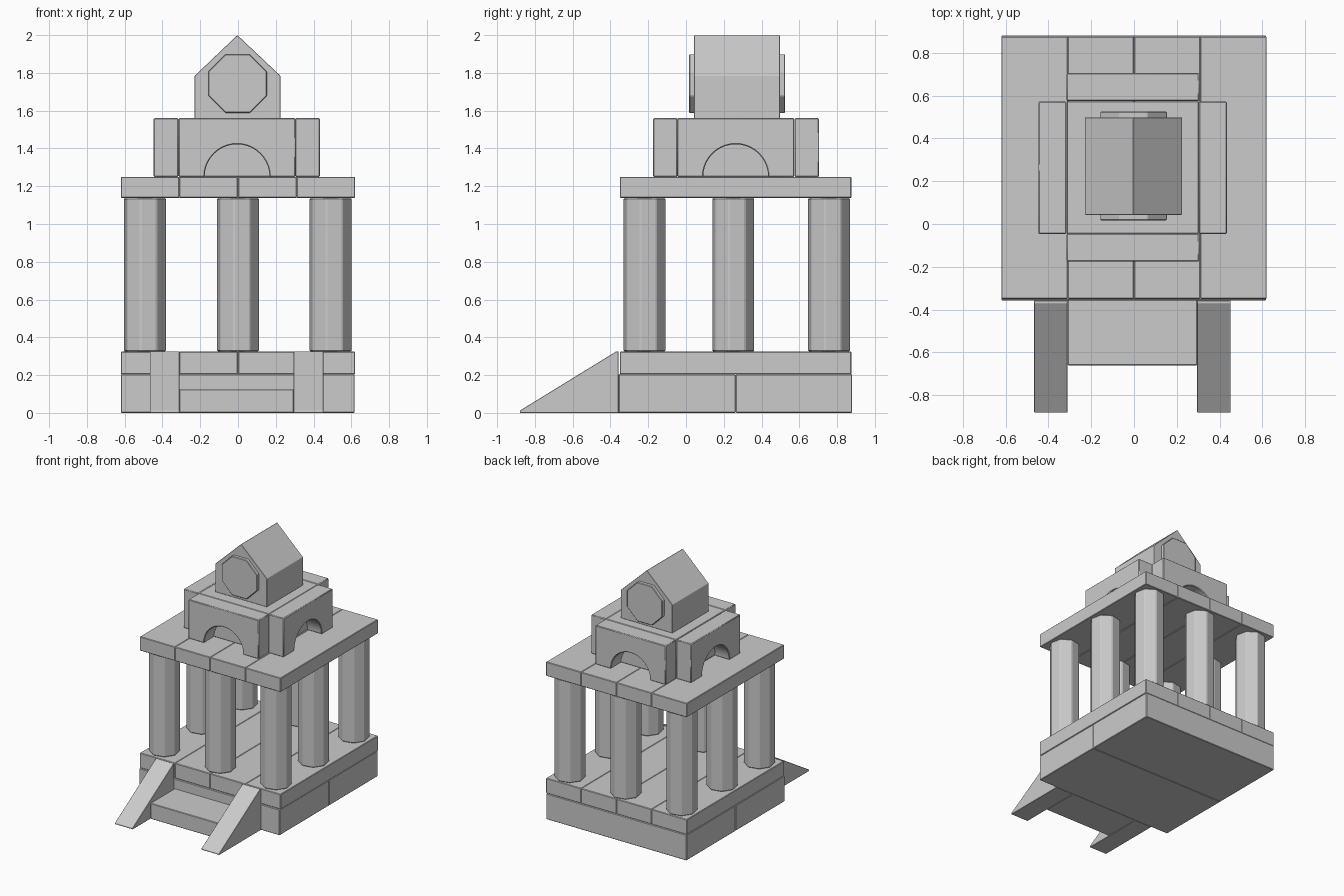
import bpy, bmesh
from math import cos, sin, pi, radians
from mathutils import Matrix, Vector

if "Cube" in bpy.data.objects:
    bpy.data.objects.remove(bpy.data.objects["Cube"])


def prism(name, profile, depth, matrix, bevel=0.004, smooth=False):
    """Extrude a 2D profile along local z, place it with a matrix, soften the edges."""
    bm = bmesh.new()
    face = bm.faces.new([bm.verts.new((x, y, 0)) for x, y in profile])
    ext = bmesh.ops.extrude_face_region(bm, geom=[face])
    verts = [v for v in ext["geom"] if isinstance(v, bmesh.types.BMVert)]
    bmesh.ops.translate(bm, verts=verts, vec=(0, 0, depth))
    bmesh.ops.transform(bm, matrix=matrix, verts=bm.verts)
    bmesh.ops.recalc_face_normals(bm, faces=bm.faces)
    mesh = bpy.data.meshes.new(name)
    bm.to_mesh(mesh)
    bm.free()
    ob = bpy.data.objects.new(name, mesh)
    bpy.context.collection.objects.link(ob)
    if bevel:
        mod = ob.modifiers.new("soft_edges", "BEVEL")
        mod.width = bevel
        mod.segments = 1
        mod.limit_method = "ANGLE"
        mod.angle_limit = radians(30)
    if smooth:
        bpy.ops.object.select_all(action="DESELECT")
        ob.select_set(True)
        bpy.context.view_layer.objects.active = ob
        bpy.ops.object.shade_smooth_by_angle(angle=radians(30))
    return ob


def box(name, x0, x1, y0, y1, z0, z1):
    return prism(name, [(x0, y0), (x1, y0), (x1, y1), (x0, y1)], z1 - z0,
                 Matrix.Translation((0, 0, z0)))


def octagon(r, start):
    return [(r * cos(start + k * pi / 4), r * sin(start + k * pi / 4)) for k in range(8)]


# profile plane (x, z) with depth towards -y, and (y, z) with depth towards +x
XZ = Matrix.Rotation(pi / 2, 4, "X")
YZ = Matrix.Rotation(pi / 2, 4, "Z") @ XZ
CY = 0.263  # middle of the building in y

# two foundation slabs
box("foundation_front", -0.62, 0.617, -0.357, CY, 0, 0.205)
box("foundation_back", -0.62, 0.617, CY, 0.88, 0, 0.205)

# floor and ceiling planks
for i in range(4):
    x = -0.62 + i * 0.31
    box("floor_plank", x, x + 0.31, -0.35, 0.876, 0.205, 0.325)
    box("ceiling_plank", x, x + 0.31, -0.35, 0.876, 1.138, 1.25)

# ring of eight columns
for i, x in enumerate((-0.493, 0, 0.49)):
    for j, y in enumerate((-0.22, 0.25, 0.757)):
        if (i, j) != (1, 1):
            prism("column", octagon(0.114, -pi / 16), 0.813,
                  Matrix.Translation((x, y, 0.325)), 0.006)

# entrance step and sloping side ramps
box("entrance_step", -0.31, 0.295, -0.66, -0.352, 0, 0.125)
ramp = [(-0.88, 0), (-0.357, 0), (-0.357, 0.325), (-0.37, 0.325), (-0.88, 0.012)]
for name, x in (("left_ramp", -0.467), ("right_ramp", 0.295)):
    prism(name, ramp, 0.157, Matrix.Translation((x, 0, 0)) @ YZ, 0.002)

# four arch blocks around a solid core
H, R = 0.31, 0.172
arch = [(-H, 0), (-H, H), (H, H), (H, 0)]
arch += [(R * cos(k * pi / 20), R * sin(k * pi / 20)) for k in range(21)]
box("upper_core", -0.314, 0.304, -0.045, 0.573, 1.25, 1.56)
for name, y in (("front_arch", -0.045), ("back_arch", 0.705)):
    prism(name, arch, 0.13, Matrix.Translation((-0.005, y, 1.25)) @ XZ, 0.005, True)
for name, x in (("left_arch", -0.447), ("right_arch", 0.303)):
    prism(name, arch, 0.131, Matrix.Translation((x, CY, 1.25)) @ YZ, 0.005, True)

# gabled top house
gable = [(-0.229, 1.56), (0.224, 1.56), (0.224, 1.785), (-0.003, 2.0), (-0.229, 1.785)]
prism("gable_house", gable, 0.455, Matrix.Translation((0, 0.498, 0)) @ XZ, 0.002)

# octagonal discs on both gable ends
for name, y in (("front_disc", 0.06), ("back_disc", 0.525)):
    prism(name, octagon(0.168, pi / 8), 0.043, Matrix.Translation((-0.002, y, 1.743)) @ XZ)
